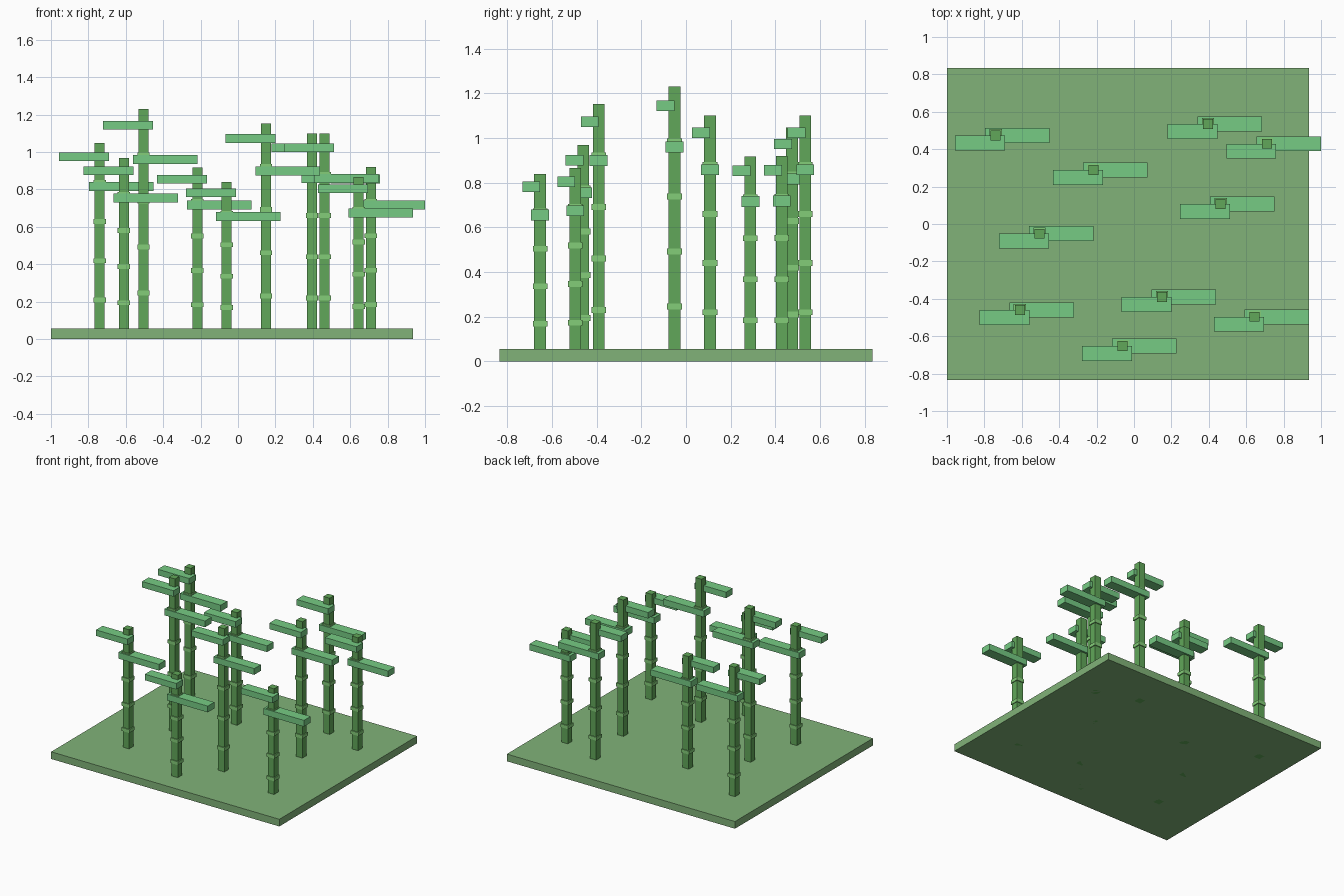
import bpy

if "Cube" in bpy.data.objects:
    bpy.data.objects.remove(bpy.data.objects["Cube"])


def material(name, rgb):
    m = bpy.data.materials.new(name)
    m.diffuse_color = (*rgb, 1)
    m.use_nodes = True
    m.node_tree.nodes["Principled BSDF"].inputs["Base Color"].default_value = m.diffuse_color
    return m


GROUND = material("moss_green", (0.22, 0.45, 0.19))
STALK = material("stalk_green", (0.12, 0.39, 0.10))
NODE = material("node_green", (0.23, 0.61, 0.19))
LEAF = material("leaf_green", (0.18, 0.60, 0.23))


def box(name, centre, size, mat):
    bpy.ops.mesh.primitive_cube_add(size=1, location=centre)
    ob = bpy.context.object
    ob.name = name
    ob.scale = size
    bpy.ops.object.transform_apply(location=False, rotation=False, scale=True)
    ob.data.materials.append(mat)
    return ob


# Ground slab
box("ground_slab", (-0.0325, 0, 0.0275), (1.935, 1.67, 0.055), GROUND)

# Bamboo stalks: x, y, height
stalks = [
    (-0.74, 0.474, 1.047), (-0.505, -0.052, 1.23), (-0.61, -0.46, 0.968),
    (-0.217, 0.288, 0.918), (-0.061, -0.653, 0.84), (0.15, -0.391, 1.153),
    (0.396, 0.534, 1.10), (0.463, 0.107, 1.10), (0.645, -0.496, 0.865),
    (0.71, 0.429, 0.92),
]

for i, (x, y, h) in enumerate(stalks, 1):
    box(f"stalk_{i}", (x, y, h / 2), (0.053, 0.053, h), STALK)
    # Raised nodes at even fractions of the height
    for k in range(1, 5):
        box(f"stalk_{i}_node_{k}", (x, y, h * 0.2 * k), (0.066, 0.066, 0.026), NODE)
    # Long lower leaf to the right, shorter upper leaf to the left
    box(f"stalk_{i}_lower_leaf", (x + 0.117, y, h * 0.78), (0.345, 0.08, 0.048), LEAF)
    box(f"stalk_{i}_upper_leaf", (x - 0.083, y - 0.04, h * 0.93), (0.267, 0.08, 0.046), LEAF)
